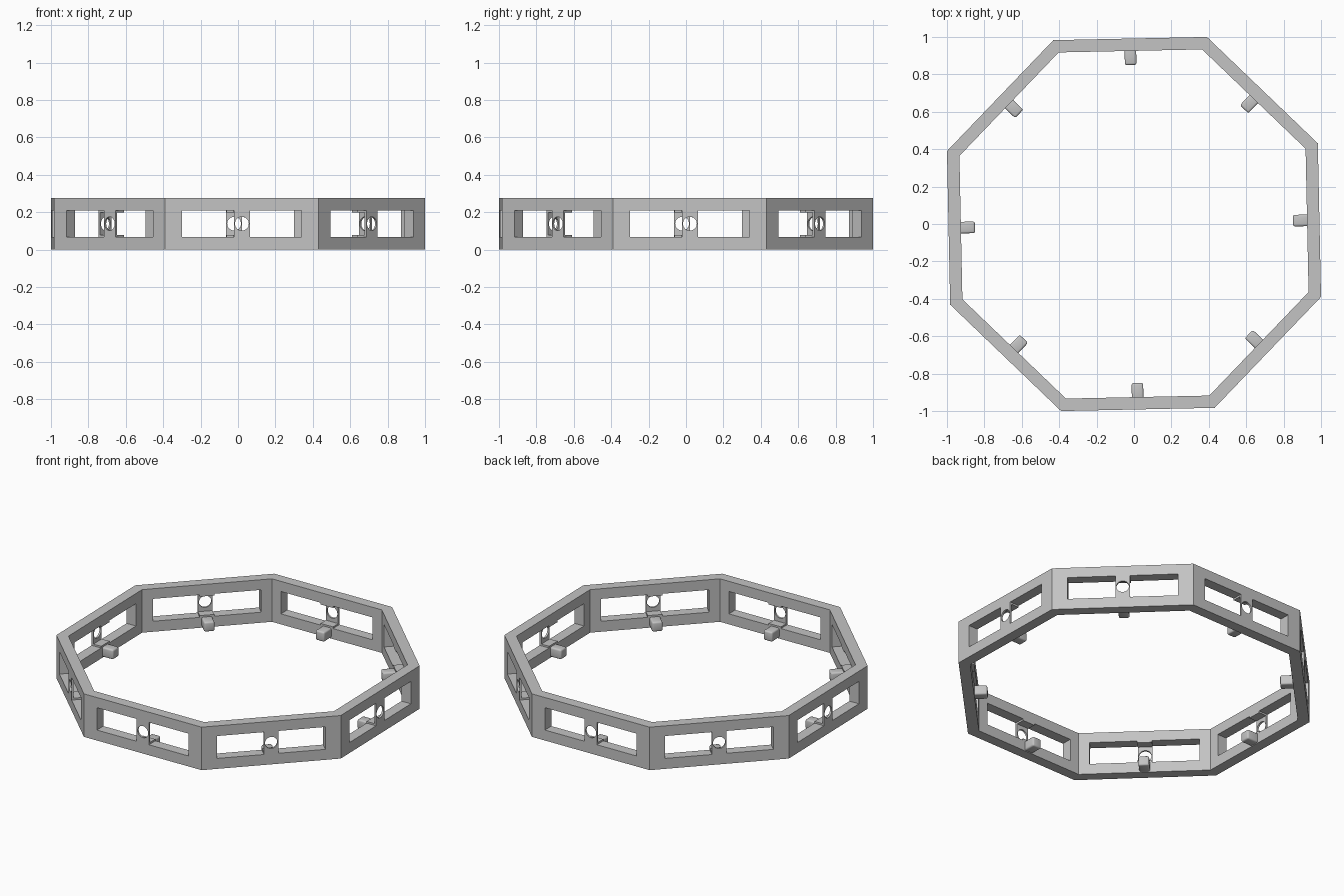
import bpy
import bmesh
from math import radians, cos, pi
from mathutils import Matrix

SIDES = 8
TURN = radians(1.2)
RADIUS = 1.0733
OUTER = RADIUS * cos(pi / SIDES)      # centre to outer wall
WALL = 0.066
INNER = OUTER - WALL
HEIGHT = 0.275
WIN_LOW, WIN_HIGH = 0.067, 0.21
MID = (WIN_LOW + WIN_HIGH) / 2
LIP, PLATE = 0.011, 0.012

cube = bpy.data.objects.get("Cube")
if cube:
    bpy.data.objects.remove(cube, do_unlink=True)

grey = bpy.data.materials.new("light grey")
grey.use_nodes = True
grey.diffuse_color = (0.55, 0.55, 0.55, 1)
grey.node_tree.nodes["Principled BSDF"].inputs["Base Color"].default_value = grey.diffuse_color


def make_object(name, bm):
    bmesh.ops.recalc_face_normals(bm, faces=bm.faces)
    mesh = bpy.data.meshes.new(name)
    bm.to_mesh(mesh)
    bm.free()
    mesh.materials.append(grey)
    obj = bpy.data.objects.new(name, mesh)
    bpy.context.collection.objects.link(obj)
    return obj


def side_matrix(i):
    return Matrix.Rotation(TURN + i * 2 * pi / SIDES, 4, "Z")


def add_box(bm, turn, x, y, z):
    """Box given by its ranges: x outward, y along the wall, z up."""
    size = [r[1] - r[0] for r in (x, y, z)]
    mid = [(r[0] + r[1]) / 2 for r in (x, y, z)]
    return bmesh.ops.create_cube(
        bm, size=1, matrix=turn @ Matrix.Translation(mid) @ Matrix.Diagonal((*size, 1)))


def cut(target, bm):
    cutter = make_object("cutter", bm)
    cutter.hide_render = True
    mod = target.modifiers.new("cut", "BOOLEAN")
    mod.operation, mod.solver, mod.object = "DIFFERENCE", "EXACT", cutter
    bpy.ops.object.select_all(action="DESELECT")
    bpy.context.view_layer.objects.active = target
    target.select_set(True)
    bpy.ops.object.modifier_apply(modifier=mod.name)
    bpy.data.objects.remove(cutter, do_unlink=True)


# Octagonal ring wall
bm = bmesh.new()
loops = []
for r, z in ((RADIUS, 0), (RADIUS, HEIGHT), (INNER / cos(pi / SIDES), HEIGHT),
             (INNER / cos(pi / SIDES), 0)):
    loops.append([bm.verts.new(side_matrix(i + 0.5) @ Matrix.Translation((r, 0, z)).translation)
                  for i in range(SIDES)])
for k in range(4):
    a, b = loops[k], loops[(k + 1) % 4]
    for i in range(SIDES):
        j = (i + 1) % SIDES
        bm.faces.new((a[i], a[j], b[j], b[i]))
ring = make_object("ring_frame", bm)

# Two windows in every wall, leaving a middle post
bm = bmesh.new()
for i in range(SIDES):
    for y in ((-0.32, -0.043), (0.043, 0.32)):
        add_box(bm, side_matrix(i), (INNER - 0.05, OUTER + 0.05), y, (WIN_LOW, WIN_HIGH))
cut(ring, bm)

# Hollow the posts from inside to a thin plate with lips above and below
bm = bmesh.new()
for i in range(SIDES):
    add_box(bm, side_matrix(i), (INNER - 0.05, OUTER - PLATE), (-0.06, 0.06),
            (WIN_LOW + LIP, WIN_HIGH - LIP))
cut(ring, bm)

# Round hole through each plate
bm = bmesh.new()
for i in range(SIDES):
    bmesh.ops.create_cone(
        bm, cap_ends=True, segments=32, radius1=0.037, radius2=0.037, depth=0.1,
        matrix=side_matrix(i) @ Matrix.Translation((OUTER, 0, MID)) @ Matrix.Rotation(pi / 2, 4, "Y"))
cut(ring, bm)

# Rounded pegs on the inside of the lower rail
for i in range(SIDES):
    bm = bmesh.new()
    add_box(bm, side_matrix(i), (INNER - 0.075, INNER + 0.02), (-0.031, 0.031), (0.005, WIN_LOW))
    bmesh.ops.bevel(bm, geom=bm.edges[:], offset=0.01, segments=3, profile=0.5, affect="EDGES")
    peg = make_object(f"peg_{i + 1}", bm)
    bpy.ops.object.select_all(action="DESELECT")
    bpy.context.view_layer.objects.active = peg
    peg.select_set(True)
    bpy.ops.object.shade_smooth_by_angle(angle=radians(35))
